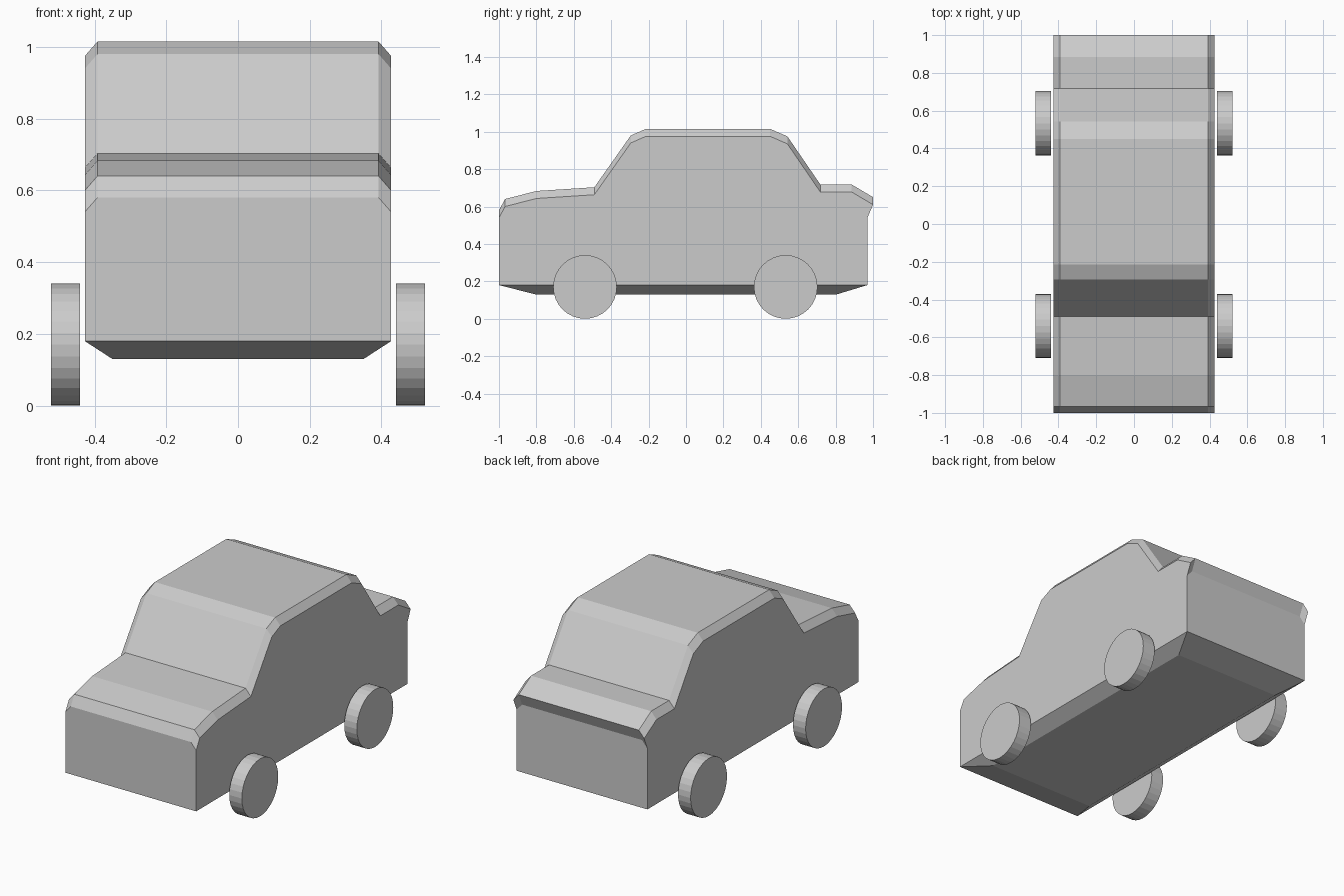
import bpy, bmesh, math
from mathutils import Matrix

if "Cube" in bpy.data.objects:
    bpy.data.objects.remove(bpy.data.objects["Cube"])

# Side silhouette (y, z) from front bumper top over the roof to the rear lip
PROFILE = [(-1.0, 0.54), (-0.967, 0.60), (-0.80, 0.643), (-0.49, 0.663),
           (-0.295, 0.94), (-0.215, 0.975), (0.45, 0.975), (0.542, 0.935),
           (0.718, 0.678), (0.885, 0.678), (1.0, 0.61), (0.97, 0.54)]
HALF, TOP_HALF, BEVEL = 0.427, 0.392, 0.04
SILL_Z, FLOOR_Z, FLOOR_X, FLOOR_Y = 0.18, 0.13, 0.35, 0.805


def finish(bm, name):
    bmesh.ops.recalc_face_normals(bm, faces=bm.faces)
    mesh = bpy.data.meshes.new(name)
    bm.to_mesh(mesh)
    bm.free()
    obj = bpy.data.objects.new(name, mesh)
    bpy.context.collection.objects.link(obj)
    return obj


# Body: loft of the silhouette with chamfered top edges and a tapered floor
bm = bmesh.new()
stations = [(-HALF, 0), (-TOP_HALF, BEVEL), (TOP_HALF, BEVEL), (HALF, 0)]
rows = [[bm.verts.new((x, y, z + lift)) for y, z in PROFILE] for x, lift in stations]
for a, b in zip(rows, rows[1:]):
    for i in range(len(PROFILE) - 1):
        bm.faces.new((a[i], a[i + 1], b[i + 1], b[i]))

corners = [(-1, 0), (1, 0), (1, 1), (-1, 1)]
sill = [bm.verts.new((sx * HALF, (-1.0, 0.97)[back], SILL_Z)) for sx, back in corners]
floor = [bm.verts.new((sx * FLOOR_X, (-FLOOR_Y, FLOOR_Y)[back], FLOOR_Z)) for sx, back in corners]
for i in range(4):
    j = (i + 1) % 4
    bm.faces.new((sill[i], sill[j], floor[j], floor[i]))
bm.faces.new(floor)
# side panels, front and back
bm.faces.new([sill[0]] + rows[0] + [sill[3]])
bm.faces.new([sill[1]] + rows[3] + [sill[2]])
bm.faces.new([sill[0]] + [r[0] for r in rows] + [sill[1]])
bm.faces.new([sill[3]] + [r[-1] for r in rows] + [sill[2]])
finish(bm, "car_body")

# Wheels
RADIUS, X_IN, X_OUT = 0.17, 0.44, 0.522
for end, y in (("front", -0.54), ("rear", 0.533)):
    for side, s in (("left", 1), ("right", -1)):
        bm = bmesh.new()
        place = Matrix.Translation((s * (X_IN + X_OUT) / 2, y, RADIUS)) @ Matrix.Rotation(math.pi / 2, 4, 'Y')
        bmesh.ops.create_cone(bm, cap_ends=True, segments=32, radius1=RADIUS,
                              radius2=RADIUS, depth=X_OUT - X_IN, matrix=place)
        finish(bm, f"{end}_{side}_wheel")
